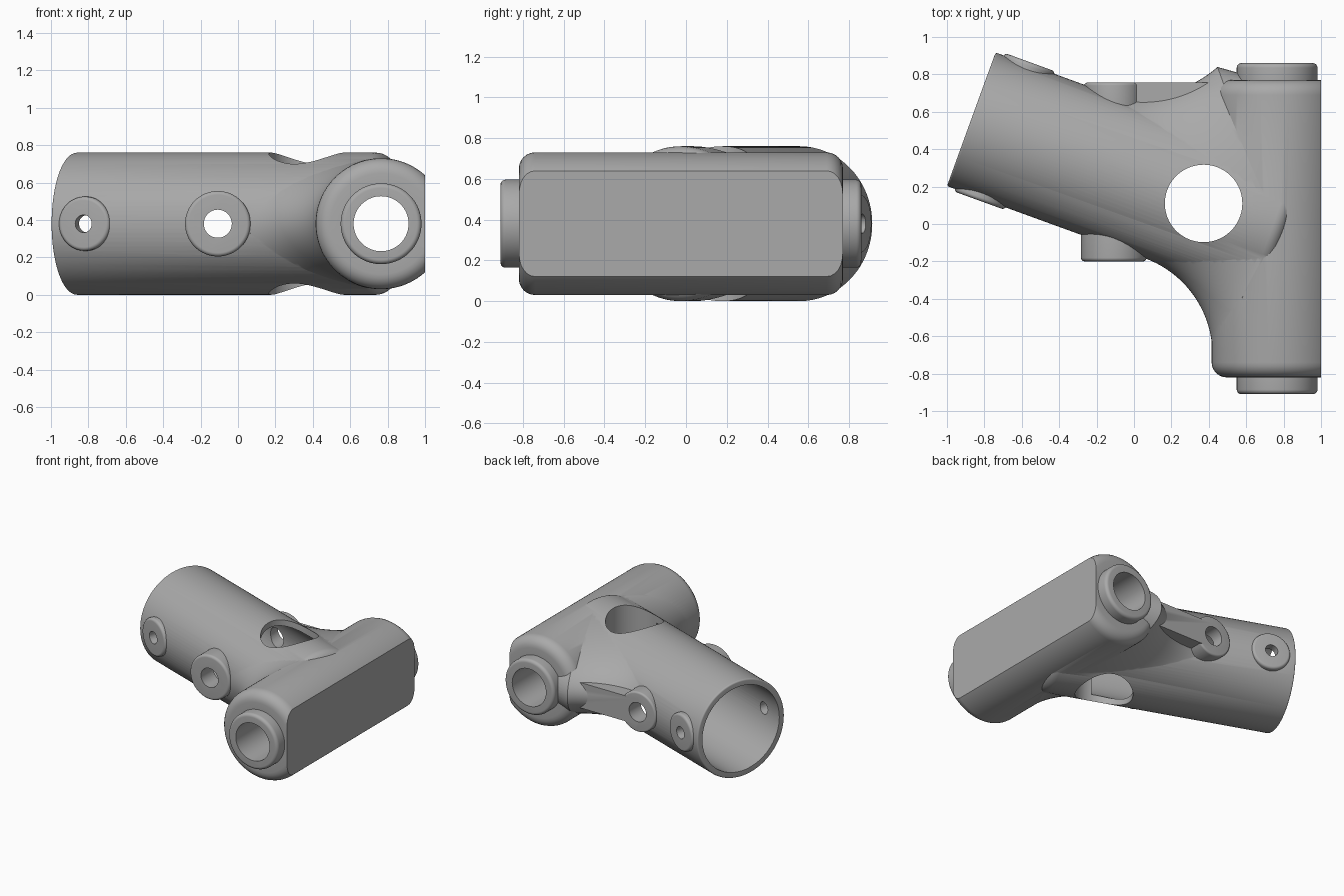
import bpy, bmesh, math
from mathutils import Vector, Matrix

cube = bpy.data.objects.get("Cube")
if cube:
    bpy.data.objects.remove(cube)

MID = 0.38                                    # height of every axis
ANGLE = math.radians(-20)
ALONG = Vector((math.cos(ANGLE), math.sin(ANGLE), 0))
SIDE = Vector((-ALONG.y, ALONG.x, 0))
MOUTH = Vector((-0.87, 0.56, MID))            # centre of the open socket end
Y = Vector((0, 1, 0))
Z = Vector((0, 0, 1))

metal = bpy.data.materials.new("cast grey")
metal.use_nodes = True
grey = (0.4, 0.4, 0.4, 1)
metal.diffuse_color = grey
metal.node_tree.nodes["Principled BSDF"].inputs["Base Color"].default_value = grey


def finish(name, bm):
    bmesh.ops.recalc_face_normals(bm, faces=bm.faces)
    mesh = bpy.data.meshes.new(name)
    bm.to_mesh(mesh)
    bm.free()
    mesh.materials.append(metal)
    ob = bpy.data.objects.new(name, mesh)
    bpy.context.collection.objects.link(ob)
    return ob


def loft(name, loops):
    """Skin closed loops of equal length and cap both ends."""
    bm = bmesh.new()
    rings = [[bm.verts.new(p) for p in loop] for loop in loops]
    n = len(rings[0])
    for a, b in zip(rings, rings[1:]):
        for i in range(n):
            j = (i + 1) % n
            bm.faces.new((a[i], a[j], b[j], b[i]))
    bm.faces.new(rings[0])
    bm.faces.new(rings[-1])
    return finish(name, bm)


def lathe(name, origin, axis, profile, sides=64):
    """Turn (radius, distance) pairs about an axis."""
    place = Matrix.Translation(origin) @ axis.to_track_quat('Z', 'Y').to_matrix().to_4x4()
    turn = [math.tau * i / sides for i in range(sides)]
    return loft(name, [[place @ Vector((r * math.cos(t), r * math.sin(t), h)) for t in turn]
                       for r, h in profile])


def rounded(r, h, size, sign=1, steps=6):
    """Quarter-round rim from the outer wall to the end face."""
    arc = [math.pi / 2 * i / steps for i in range(steps + 1)]
    return [(r - size + size * math.cos(t), h + sign * size * (math.sin(t) - 1)) for t in arc]


def box(name, low, high):
    bm = bmesh.new()
    bmesh.ops.create_cube(bm, size=1)
    for v in bm.verts:
        v.co = [l + (c + 0.5) * (h - l) for c, l, h in zip(v.co, low, high)]
    return finish(name, bm)


def arc(cx, cy, r, start, end, steps=20):
    return [(cx + r * math.cos(math.radians(start + (end - start) * i / steps)),
             cy + r * math.sin(math.radians(start + (end - start) * i / steps)))
            for i in range(steps + 1)]


# Angled socket tube
body = lathe("pipe_bracket", MOUTH, ALONG,
             rounded(0.38, 0, 0.012, -1)[::-1] + rounded(0.38, 1.78, 0.07), 96)

# Cross tube with a raised collar at each end
half = rounded(0.35, 0.795, 0.08) + [(0.216, 0.795)] + rounded(0.216, 0.885, 0.025)
cross_at = Vector((0.765, -0.025, MID))
cross_tube = lathe("cross_tube", cross_at, Y, [(r, -h) for r, h in half[::-1]] + half, 96)

# Rounded web that flows from the socket into the cross tube
outline = (arc(-0.13, -0.70, 0.55, 70, 0) + [(0.765, -0.70), (0.765, 0.75)]
           + arc(0.02, 1.33, 0.65, 311, 250))
hub = Vector((0.765, -0.035))
loops = []
for i in range(-21, 22):
    t = math.radians(i * 4.1)
    k = math.cos(t)
    loops.append([(hub.x + (x - hub.x) * k, hub.y + (y - hub.y) * k, MID + 0.352 * math.sin(t))
                  for x, y in outline])
web = loft("blend_web", loops)

# Through-bolt bosses, set square to the cross tube
boss_at = Vector((-0.108, 0.2, MID))
front_boss = lathe("front_boss", boss_at, -Y, [(0.175, 0)] + rounded(0.175, 0.4, 0.02))
back_boss = lathe("back_boss", boss_at, Y, [(0.157, 0)] + rounded(0.157, 0.556, 0.015))
strap = box("back_strap", (-0.1, 0.5, MID - 0.1), (0.6, 0.756, MID + 0.1))

# Small screw pads beside the open end
pad_at = MOUTH + ALONG * 0.19
pads = [lathe("screw_pad", pad_at, SIDE * s, [(0.145, 0.2)] + rounded(0.145, 0.394, 0.02))
        for s in (-1, 1)]

# Cutters: bores, holes and the flat mounting face
cutters = [
    lathe("socket_bore", MOUTH, ALONG, [(0.335, -0.1), (0.335, 1.34)], 96),
    lathe("cross_bore", cross_at, Y, [(0.147, -1.2), (0.147, 1.2)]),
    lathe("window_cutter", Vector((0.372, 0.11, MID)), Z, [(0.207, -0.6), (0.207, 0.6)], 96),
    lathe("bolt_hole", boss_at, Y, [(0.075, -0.8), (0.075, 0.8)], 40),
    lathe("screw_hole", pad_at, SIDE, [(0.047, -0.6), (0.047, 0.6)], 32),
    box("flat_cutter", (1.0, -1.2, -0.3), (1.4, 1.2, 1.2)),
]

steps = [(ob, 'UNION') for ob in (cross_tube, web, front_boss, back_boss, strap, *pads)]
steps += [(ob, 'DIFFERENCE') for ob in cutters]
for ob, how in steps:
    mod = body.modifiers.new(ob.name, 'BOOLEAN')
    mod.object, mod.operation, mod.solver = ob, how, 'EXACT'

# Bake the result and drop the helpers
bpy.context.view_layer.update()
result = bpy.data.meshes.new_from_object(body.evaluated_get(bpy.context.evaluated_depsgraph_get()))
body.modifiers.clear()
body.data = result
for ob, how in steps:
    bpy.data.objects.remove(ob)

for ob in bpy.context.selected_objects:
    ob.select_set(False)
body.select_set(True)
bpy.context.view_layer.objects.active = body
bpy.ops.object.shade_smooth_by_angle(angle=math.radians(30))
